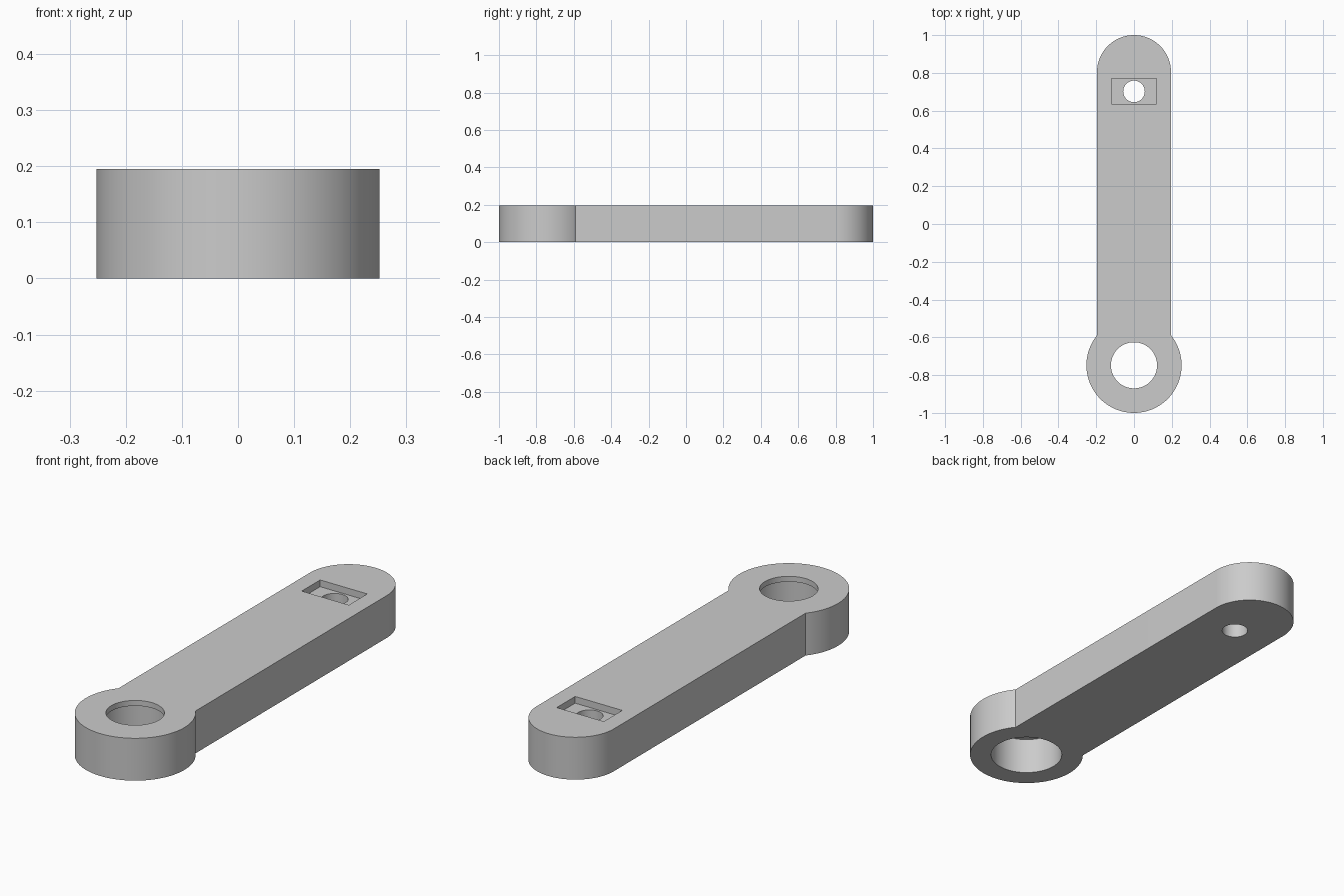
import bpy, bmesh, math

if "Cube" in bpy.data.objects:
    bpy.data.objects.remove(bpy.data.objects["Cube"], do_unlink=True)

HEIGHT = 0.195
ARM_R = 0.196                  # half width of the arm and radius of its tip
RING_R = 0.252                 # outer radius of the pivot end
RING_Y = -1 + RING_R
TIP_Y = 1 - ARM_R
SLOT_Y = 0.702
LIP = 0.025                    # thickness of the lip over the bore
POCKET = 0.031                 # depth of the nut pocket

grey = bpy.data.materials.new("grey")
grey.diffuse_color = (0.6, 0.6, 0.6, 1)
grey.use_nodes = True
grey.node_tree.nodes["Principled BSDF"].inputs["Base Color"].default_value = (0.6, 0.6, 0.6, 1)


def arc(cy, r, start, end, n):
    """Points on an arc centred on (0, cy)."""
    return [(r * math.cos(start + (end - start) * i / n),
             cy + r * math.sin(start + (end - start) * i / n)) for i in range(n + 1)]


def prism(name, points, z0, z1):
    """Extrude a counter-clockwise outline from z0 to z1."""
    bm = bmesh.new()
    face = bm.faces.new([bm.verts.new((x, y, z0)) for x, y in points])
    new = bmesh.ops.extrude_face_region(bm, geom=[face])["geom"]
    bmesh.ops.translate(bm, vec=(0, 0, z1 - z0),
                        verts=[g for g in new if isinstance(g, bmesh.types.BMVert)])
    bmesh.ops.recalc_face_normals(bm, faces=bm.faces)
    mesh = bpy.data.meshes.new(name)
    bm.to_mesh(mesh)
    bm.free()
    mesh.materials.append(grey)
    obj = bpy.data.objects.new(name, mesh)
    bpy.context.collection.objects.link(obj)
    return obj


def disc(cy, r, n=96):
    return arc(cy, r, 0, 2 * math.pi, n)[:-1]


# Lever body: rounded tip joined to the wider pivot ring
join = math.acos(ARM_R / RING_R)
outline = (arc(TIP_Y, ARM_R, 0, math.pi, 48)
           + arc(RING_Y, RING_R, math.pi - join, 2 * math.pi + join, 80))
lever = prism("lever_arm", outline, 0, HEIGHT)

# Cutters: lipped pivot bore, bolt hole and nut pocket
pocket = [(-0.12, SLOT_Y - 0.067), (0.12, SLOT_Y - 0.067),
          (0.12, SLOT_Y + 0.067), (-0.12, SLOT_Y + 0.067)]
cutters = [
    prism("pivot_bore_cutter", disc(RING_Y, 0.158), -0.1, HEIGHT - LIP),
    prism("pivot_lip_cutter", disc(RING_Y, 0.122), 0.05, HEIGHT + 0.1),
    prism("bolt_hole_cutter", disc(SLOT_Y, 0.057, 48), -0.1, HEIGHT + 0.1),
    prism("nut_pocket_cutter", pocket, HEIGHT - POCKET, HEIGHT + 0.1),
]

bpy.ops.object.select_all(action='DESELECT')
lever.select_set(True)
bpy.context.view_layer.objects.active = lever
for cutter in cutters:
    cutter.hide_render = True
    mod = lever.modifiers.new(cutter.name, 'BOOLEAN')
    mod.operation = 'DIFFERENCE'
    mod.solver = 'EXACT'
    mod.object = cutter
    bpy.ops.object.modifier_apply(modifier=mod.name)
    bpy.data.objects.remove(cutter, do_unlink=True)

bpy.ops.object.shade_smooth_by_angle(angle=math.radians(30))
